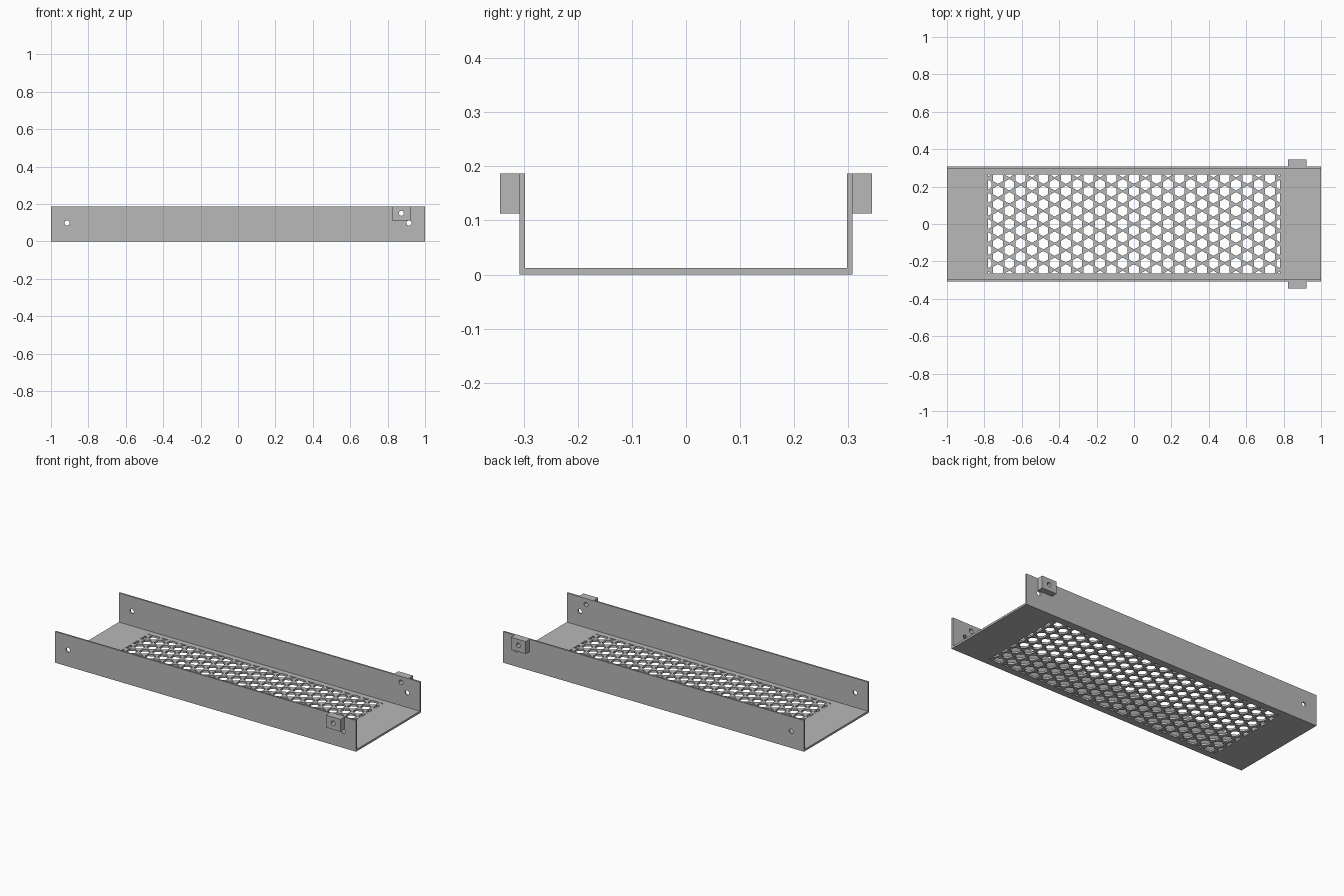
import bpy, bmesh, math
from mathutils import Matrix, Vector

cube = bpy.data.objects.get("Cube")
if cube:
    bpy.data.objects.remove(cube, do_unlink=True)

HALF_W, HEIGHT, WALL, FLOOR = 0.308, 0.187, 0.01, 0.012
HOLE_R = 0.0135

metal = bpy.data.materials.new("grey metal")
metal.use_nodes = True
GREY = (0.48, 0.48, 0.48, 1)
metal.diffuse_color = GREY
metal.node_tree.nodes["Principled BSDF"].inputs["Base Color"].default_value = GREY


def make_object(name, bm, helper=False):
    bmesh.ops.recalc_face_normals(bm, faces=bm.faces)
    mesh = bpy.data.meshes.new(name)
    bm.to_mesh(mesh)
    bm.free()
    obj = bpy.data.objects.new(name, mesh)
    bpy.context.collection.objects.link(obj)
    mesh.materials.append(metal)
    obj.hide_render = helper
    return obj


def extrude(bm, vec):
    out = bmesh.ops.extrude_face_region(bm, geom=bm.faces[:])
    verts = [g for g in out["geom"] if isinstance(g, bmesh.types.BMVert)]
    bmesh.ops.translate(bm, verts=verts, vec=vec)


def cut(obj, cutter):
    mod = obj.modifiers.new("cut", "BOOLEAN")
    mod.operation, mod.solver, mod.object = "DIFFERENCE", "EXACT", cutter
    bpy.context.view_layer.objects.active = obj
    bpy.ops.object.modifier_apply(modifier=mod.name)


# U-shaped channel from its cross-section
bm = bmesh.new()
half = [(HALF_W, 0), (HALF_W, HEIGHT), (HALF_W - WALL, HEIGHT), (HALF_W - WALL, FLOOR)]
section = half + [(-y, z) for y, z in reversed(half)]
bm.faces.new([bm.verts.new((-1, y, z)) for y, z in section])
extrude(bm, (2, 0, 0))
channel = make_object("channel_tray", bm)

# Staggered hexagon perforations, trimmed to a rectangle
PITCH, HEX_R = 0.07, 0.0305
LIMIT_X, LIMIT_Y = 0.78, 0.265
bm = bmesh.new()
for col in range(-13, 14):
    x = col * PITCH * math.sqrt(3) / 2
    for row in range(-4, 5):
        y = row * PITCH + (PITCH / 2 if col % 2 == 0 else 0)
        if abs(y) - HEX_R > LIMIT_Y:
            continue
        angles = [math.radians(30 + 60 * i) for i in range(6)]
        bm.faces.new([bm.verts.new((x + HEX_R * math.cos(a), y + HEX_R * math.sin(a), -0.02))
                      for a in angles])
for side in (Vector((LIMIT_X, 0, 0)), Vector((0, LIMIT_Y, 0))):
    for normal in (side, -side):
        bmesh.ops.bisect_plane(bm, geom=bm.verts[:] + bm.edges[:] + bm.faces[:],
                               plane_co=normal, plane_no=normal, clear_outer=True)
extrude(bm, (0, 0, 0.06))
perforations = make_object("perforation_cutter", bm, helper=True)

# Round holes running across both walls
bm = bmesh.new()
for x, z in ((-0.914, 0.099), (0.914, 0.099), (0.873, 0.151)):
    bmesh.ops.create_cone(bm, cap_ends=True, segments=24, radius1=HOLE_R, radius2=HOLE_R,
                          depth=1, matrix=Matrix.Translation((x, 0, z))
                          @ Matrix.Rotation(math.pi / 2, 4, "X"))
bolt_holes = make_object("bolt_hole_cutter", bm, helper=True)

# Mounting blocks outside each wall
blocks = []
for name, side in (("front", -1), ("back", 1)):
    bm = bmesh.new()
    place = Matrix.Translation((0.873, side * (HALF_W + 0.018), HEIGHT - 0.037))
    bmesh.ops.create_cube(bm, size=1, matrix=place @ Matrix.Diagonal((0.098, 0.036, 0.074, 1)))
    blocks.append(make_object(name + "_mounting_block", bm))

cut(channel, perforations)
for part in [channel] + blocks:
    cut(part, bolt_holes)

for helper in (perforations, bolt_holes):
    bpy.data.objects.remove(helper, do_unlink=True)
